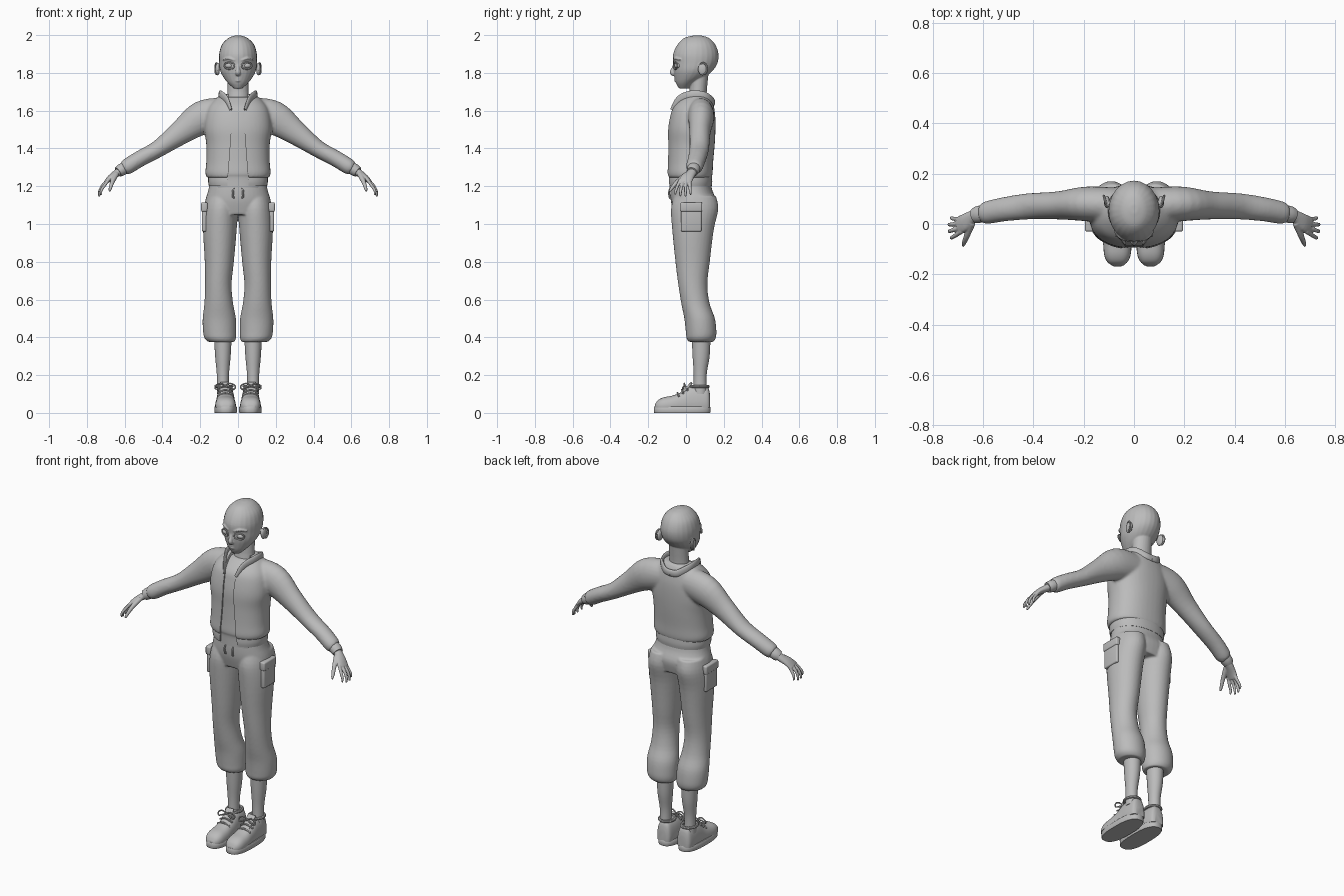
import bpy, bmesh, math
from mathutils import Vector, Matrix

if "Cube" in bpy.data.objects:
    bpy.data.objects.remove(bpy.data.objects["Cube"], do_unlink=True)

grey = bpy.data.materials.new("plain grey")
grey.use_nodes = True
grey.diffuse_color = (0.5, 0.5, 0.5, 1)
grey.node_tree.nodes["Principled BSDF"].inputs["Base Color"].default_value = (0.5, 0.5, 0.5, 1)
X, Y, Z = Vector((1, 0, 0)), Vector((0, 1, 0)), Vector((0, 0, 1))


def spline(rows, sub):
    """Catmull-Rom interpolation of rows of numbers."""
    out = []
    for i in range(len(rows) - 1):
        a, b, c, d = (rows[max(i - 1, 0)], rows[i], rows[i + 1], rows[min(i + 2, len(rows) - 1)])
        for k in range(sub):
            t = k / sub
            out.append([q + t * (r - p + t * (2 * p - 5 * q + 4 * r - s + t * (3 * (q - r) + s - p))) / 2
                        for p, q, r, s in zip(a, b, c, d)])
    return out + [list(rows[-1])]


def tube(bm, rows, ref=X, axis=None, power=2, both=False, n=24, sub=4, floor=None):
    """Loft rows of (x, y, z, radius along ref, other radius)."""
    rows = spline(rows, sub)
    for side in ((1, -1) if both else (1,)):
        rings = []
        for i, row in enumerate(rows):
            pos = Vector(row[:3])
            t = axis or (Vector(rows[min(i + 1, len(rows) - 1)][:3]) - Vector(rows[max(i - 1, 0)][:3])).normalized()
            u = (ref - t * ref.dot(t)).normalized()
            v = t.cross(u)
            ring = []
            for k in range(n):
                c, s = math.cos(math.tau * k / n), math.sin(math.tau * k / n)
                c, s = (math.copysign(abs(w) ** (2 / power), w) for w in (c, s))
                p = pos + u * c * row[3] + v * s * row[4]
                if floor is not None:
                    p.z = max(p.z, floor)
                ring.append(bm.verts.new((p.x * side, p.y, p.z)))
            rings.append(ring)
        for r, q in zip(rings, rings[1:]):
            for k in range(n):
                bm.faces.new((r[k], r[(k + 1) % n], q[(k + 1) % n], q[k]))
        bm.faces.new(rings[0])
        bm.faces.new(rings[-1])


def stack(bm, rows, x=0, **kw):
    """Loft of level sections given as (z, y, x radius, y radius)."""
    tube(bm, [(x, y, z, a, b) for z, y, a, b in rows], X, Z, **kw)


def ball(bm, place, size, both=True):
    for s in ((1, -1) if both else (1,)):
        m = Matrix.Translation((place[0] * s, place[1], place[2])) @ Matrix.Diagonal((*size, 1))
        bmesh.ops.create_uvsphere(bm, u_segments=20, v_segments=12, radius=1, matrix=m)


def finish(name, bm, voxel=0, smooth=4, cutter=None, bevel=0):
    bmesh.ops.recalc_face_normals(bm, faces=bm.faces)
    me = bpy.data.meshes.new(name)
    bm.to_mesh(me)
    bm.free()
    ob = bpy.data.objects.new(name, me)
    bpy.context.collection.objects.link(ob)
    me.materials.append(grey)
    if voxel:
        m = ob.modifiers.new("fuse", 'REMESH')
        m.mode, m.voxel_size, m.use_smooth_shade = 'VOXEL', voxel, True
        m = ob.modifiers.new("relax", 'SMOOTH')
        m.factor, m.iterations = 0.5, smooth
    if cutter:
        m = ob.modifiers.new("opening", 'BOOLEAN')
        m.operation, m.object = 'DIFFERENCE', cutter
    if bevel:
        m = ob.modifiers.new("round", 'BEVEL')
        m.width, m.segments = bevel, 3
    bpy.ops.object.select_all(action='DESELECT')
    ob.select_set(True)
    bpy.context.view_layer.objects.active = ob
    bpy.ops.object.convert(target='MESH')
    bpy.ops.object.shade_smooth_by_angle(angle=math.radians(40))
    return ob


# Head, neck and face
bm = bmesh.new()
stack(bm, [(1.998, .06, .015, .018), (1.985, .056, .05, .065), (1.95, .055, .085, .1), (1.9, .052, .1, .12),
           (1.85, .049, .1, .117), (1.81, .037, .094, .103), (1.775, .02, .076, .08),
           (1.745, -.002, .052, .05), (1.718, -.012, .024, .026)])
stack(bm, [(1.62, .055, .062, .055), (1.7, .064, .056, .046), (1.8, .07, .055, .05)])
tube(bm, [(0, -.056, 1.855, .008, .009), (0, -.066, 1.825, .009, .01), (0, -.074, 1.803, .014, .012),
          (0, -.062, 1.79, .012, .01)])
for z in (1.77, 1.759):
    tube(bm, [(-.026, -.042, z, .002, .003), (0, -.055, z, .007, .006), (.026, -.042, z, .002, .003)], Y)
tube(bm, [(.018, -.066, 1.866, .005, .005), (.05, -.056, 1.877, .007, .006), (.08, -.028, 1.87, .004, .004)],
     Y, both=True)
ball(bm, (.108, .088, 1.82), (.012, .025, .034))
finish("head", bm, .004, 3)

# Eyes with lids
bm = bmesh.new()
ball(bm, (.046, -.04, 1.838), (.025, .022, .016))
finish("eyes", bm)
bm = bmesh.new()
lid = [(.046 + .027 * math.cos(a), -.056 + .01 * math.cos(a), 1.838 + .018 * math.sin(a), .004, .004)
       for a in (math.tau * k / 12 for k in range(13))]
tube(bm, lid, Y, both=True, n=8, sub=2)
finish("eyelids", bm)

# Ear rims
bm = bmesh.new()
rim = [(.114 + .006 * math.sin(a), .09 + .022 * math.sin(a), 1.822 + .03 * math.cos(a), .005, .005)
       for a in (math.pi * k / 6 - .6 for k in range(8))]
tube(bm, rim, X, both=True, n=8, sub=2)
finish("ear_rims", bm)

# Undershirt
body = [(1.245, .02, .165, .116), (1.27, .02, .173, .121), (1.33, .023, .168, .121), (1.42, .028, .168, .124),
        (1.5, .03, .178, .126), (1.57, .035, .172, .12), (1.62, .04, .155, .108), (1.66, .052, .122, .085)]
bm = bmesh.new()
stack(bm, [(1.19, .02, .143, .107)] + [(z, y, a - .014, b - .008) for z, y, a, b in body[:-1]]
      + [(1.672, .056, .075, .058)], power=2.2, n=40)
finish("undershirt", bm)

# Cutter for the open jacket front
outline = [(.055, 1.1), (.057, 1.2), (.045, 1.35), (.034, 1.5), (.036, 1.6), (.075, 1.74)]
bm = bmesh.new()
face = bm.faces.new([bm.verts.new((x, -.3, z)) for x, z in outline + [(-x, z) for x, z in reversed(outline)]])
ext = bmesh.ops.extrude_face_region(bm, geom=[face])["geom"]
bmesh.ops.translate(bm, vec=(0, .34, 0), verts=[v for v in ext if isinstance(v, bmesh.types.BMVert)])
cutter = finish("opening_cutter", bm)
cutter.hide_render = True

# Jacket with sleeves, then its hem
bm = bmesh.new()
stack(bm, body + [(1.688, .062, .085, .058)], power=2.25, n=40)
tube(bm, [(.08, .075, 1.585, .07, .085), (.19, .08, 1.562, .069, .09), (.3, .074, 1.487, .056, .066),
          (.42, .07, 1.4, .052, .046), (.52, .058, 1.345, .048, .043), (.585, .045, 1.305, .045, .042),
          (.607, .042, 1.293, .037, .034)], Y, both=True)
finish("jacket", bm, .008, 5, cutter)
bm = bmesh.new()
stack(bm, [(1.2, .022, .154, .114), (1.225, .022, .158, .117), (1.26, .022, .157, .115)], power=2.25, n=40)
finish("jacket_hem", bm, cutter=cutter)
bpy.data.objects.remove(cutter, do_unlink=True)

# Collar and sleeve cuffs
bm = bmesh.new()
tube(bm, [(.038, -.075, 1.605, .01, .006), (.062, -.035, 1.66, .02, .008), (.092, .03, 1.683, .024, .009),
          (.086, .1, 1.675, .024, .009), (.04, .14, 1.65, .02, .009), (0, .145, 1.645, .02, .009)], Z, both=True)
finish("collar", bm)
bm = bmesh.new()
tube(bm, [(.595, .043, 1.3, .034, .032), (.618, .038, 1.286, .034, .032), (.635, .032, 1.275, .03, .028)],
     Y, both=True)
finish("sleeve_cuffs", bm)

# Hands
bm = bmesh.new()
tube(bm, [(.6, .04, 1.296, .026, .024), (.64, .03, 1.27, .025, .02), (.675, .006, 1.245, .034, .016),
          (.7, -.006, 1.22, .034, .011)], Y, both=True)
for y in (-.033, -.015, .004, .022):
    reach = .006 - abs(y + .005) * .5
    tube(bm, [(.685, y * .9, 1.235, .009, .009), (.718 + reach, y * 1.2 - .006, 1.2, .0085, .0085),
              (.733 + reach, y * 1.4 - .008, 1.168 - reach, .0075, .0075),
              (.732 + reach, y * 1.5 - .008, 1.147 - reach, .005, .005)], Y, both=True, n=12)
tube(bm, [(.645, .005, 1.265, .016, .014), (.664, -.045, 1.225, .012, .012), (.676, -.075, 1.19, .009, .009),
          (.68, -.088, 1.172, .005, .005)], X, both=True, n=12)
finish("hands", bm, .0035, 2)

# Trousers
bm = bmesh.new()
stack(bm, [(1.23, .025, .149, .104), (1.18, .028, .157, .111), (1.12, .04, .174, .12), (1.05, .042, .18, .105)],
      power=2.2, n=40)
leg = [(.085, .048, 1.15, .08, .11), (.091, .046, 1.08, .089, .125), (.096, .037, .97, .089, .11),
       (.099, .035, .8, .077, .091), (.104, .036, .68, .07, .077), (.102, .05, .58, .076, .075),
       (.099, .072, .5, .088, .081), (.097, .08, .43, .088, .081), (.094, .08, .395, .083, .077),
       (.088, .08, .376, .07, .065)]
tube(bm, leg, X, Z, both=True, n=32)
finish("trousers", bm, .006, 5)

# Cargo pockets with flaps
bm = bmesh.new()
for s in (1, -1):
    for z, tall, wide, deep in ((1.035, .15, .108, .026), (1.09, .05, .116, .034)):
        m = Matrix.Translation((s * .178, .028, z)) @ Matrix.Diagonal((deep, wide, tall, 1))
        bmesh.ops.create_cube(bm, size=1, matrix=m)
finish("cargo_pockets", bm, bevel=.008)

# Drawstrings
bm = bmesh.new()
tube(bm, [(.024, -.083, 1.19, .005, .005), (.027, -.09, 1.165, .005, .005), (.024, -.084, 1.135, .006, .006)],
     X, both=True, n=8)
finish("drawstrings", bm)

# Lower legs
bm = bmesh.new()
stack(bm, [(.41, .08, .047, .05), (.3, .08, .041, .045), (.2, .075, .032, .034), (.1, .075, .032, .036)],
      x=.08, both=True)
finish("lower_legs", bm)

# Shoe soles and uppers
bm = bmesh.new()
stack(bm, [(0, -.02, .058, .148), (.004, -.02, .06, .15), (.03, -.02, .06, .15), (.034, -.02, .057, .147)],
      x=.065, power=2.6, both=True, n=40, sub=1)
finish("shoe_soles", bm)
bm = bmesh.new()
upper = [(.128, .025, .06), (.115, .042, .108), (.07, .048, .116), (.025, .049, .112), (-.02, .051, .082),
         (-.07, .055, .062), (-.12, .053, .052), (-.15, .041, .036), (-.165, .022, .012)]
tube(bm, [(.066, y, .03, w, h) for y, w, h in upper], X, Y, power=2.6, both=True, floor=.028, n=32)
finish("shoe_uppers", bm)

# Shoe tongues and padded ankle openings
bm = bmesh.new()
tube(bm, [(.068, -.04, .09, .022, .008), (.07, 0, .125, .026, .008), (.072, .03, .16, .024, .006)],
     X, both=True, power=3)
pad = [(.073 + .041 * math.cos(a), .072 + .046 * math.sin(a), .14, .008, .008)
       for a in (math.tau * k / 12 for k in range(13))]
tube(bm, pad, Z, both=True, n=8, sub=2)
finish("shoe_openings", bm)

# Laces and bows
bm = bmesh.new()
for y, z in ((-.045, .105), (-.022, .122), (0, .138)):
    tube(bm, [(.026, y + .008, z - .018, .005, .005), (.067, y, z, .005, .005),
              (.108, y + .008, z - .018, .005, .005)], Y, both=True, n=8)
for s in (1, -1):
    bow = [(0, 0, 0), (.025, -.006, .014), (.052, -.004, .002), (.048, -.012, -.016), (.022, -.012, -.006), (0, 0, 0)]
    tube(bm, [(.068 + s * dx, -.004 + dy, .142 + dz, .004, .004) for dx, dy, dz in bow], Y, both=True, n=8)
finish("laces", bm)
